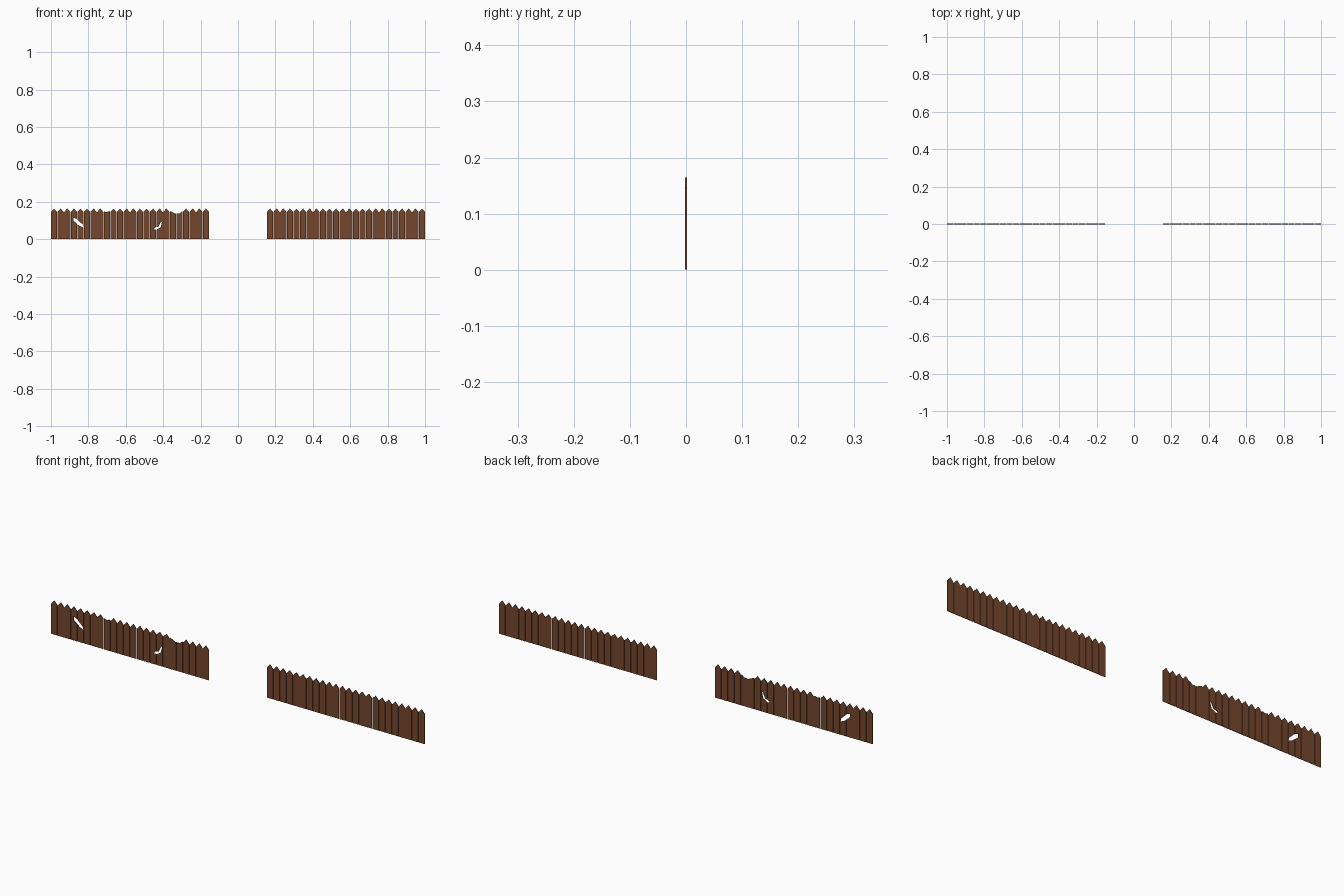
import bpy, bmesh

if "Cube" in bpy.data.objects:
    bpy.data.objects.remove(bpy.data.objects["Cube"])

T = 0.0014          # half thickness
N = 24              # pickets per section
X0, X1 = 0.155, 1.0
GAP = 0.0022
PITCH = (X1 - X0 + GAP) / N
H, SHOULDER = 0.164, 0.146

WOOD = bpy.data.materials.new("brown wood")
WOOD.diffuse_color = (0.175, 0.062, 0.026, 1)
WOOD.use_nodes = True
WOOD.node_tree.nodes["Principled BSDF"].inputs["Base Color"].default_value = WOOD.diffuse_color


def prism(bm, pts, t):
    """Extrude an x-z outline to thickness 2t, centred on y = 0."""
    f = bm.faces.new([bm.verts.new((x, -t, z)) for x, z in pts])
    ext = bmesh.ops.extrude_face_region(bm, geom=[f], use_keep_orig=True)
    new = [g for g in ext["geom"] if isinstance(g, bmesh.types.BMVert)]
    bmesh.ops.translate(bm, verts=new, vec=(0, 2 * t, 0))


def finish(bm, name):
    bmesh.ops.recalc_face_normals(bm, faces=bm.faces)
    me = bpy.data.meshes.new(name)
    bm.to_mesh(me)
    bm.free()
    me.materials.append(WOOD)
    ob = bpy.data.objects.new(name, me)
    bpy.context.collection.objects.link(ob)
    return ob


def section(name, start):
    """Row of pointed pickets."""
    bm = bmesh.new()
    for i in range(N):
        a = start + i * PITCH
        b = a + PITCH - GAP
        prism(bm, [(a, 0), (b, 0), (b, SHOULDER),
                   ((a + b) / 2, H), (a, SHOULDER)], T)
    return finish(bm, name)


left = section("left_fence_section", -X1)
right = section("right_fence_section", X0)

# Damage on the left section: two split holes and two broken tops
DAMAGE = [
    [(-0.88, 0.115), (-0.88, 0.099), (-0.848, 0.072), (-0.826, 0.062),
     (-0.83, 0.078), (-0.864, 0.11)],
    [(-0.404, 0.099), (-0.414, 0.09), (-0.425, 0.067), (-0.446, 0.061),
     (-0.45, 0.051), (-0.436, 0.052), (-0.414, 0.063)],
    [(-0.722, 0.18), (-0.718, 0.15), (-0.705, 0.145), (-0.688, 0.15),
     (-0.684, 0.18)],
    [(-0.372, 0.18), (-0.367, 0.152), (-0.35, 0.144), (-0.335, 0.137),
     (-0.31, 0.138), (-0.298, 0.15), (-0.293, 0.18)],
]
bm = bmesh.new()
for pts in DAMAGE:
    prism(bm, pts, 0.02)
cutter = finish(bm, "damage_cutter")
cutter.hide_render = True

mod = left.modifiers.new("damage", 'BOOLEAN')
mod.operation = 'DIFFERENCE'
mod.solver = 'EXACT'
mod.object = cutter
bpy.context.view_layer.objects.active = left
bpy.ops.object.modifier_apply(modifier=mod.name)
bpy.data.objects.remove(cutter)
